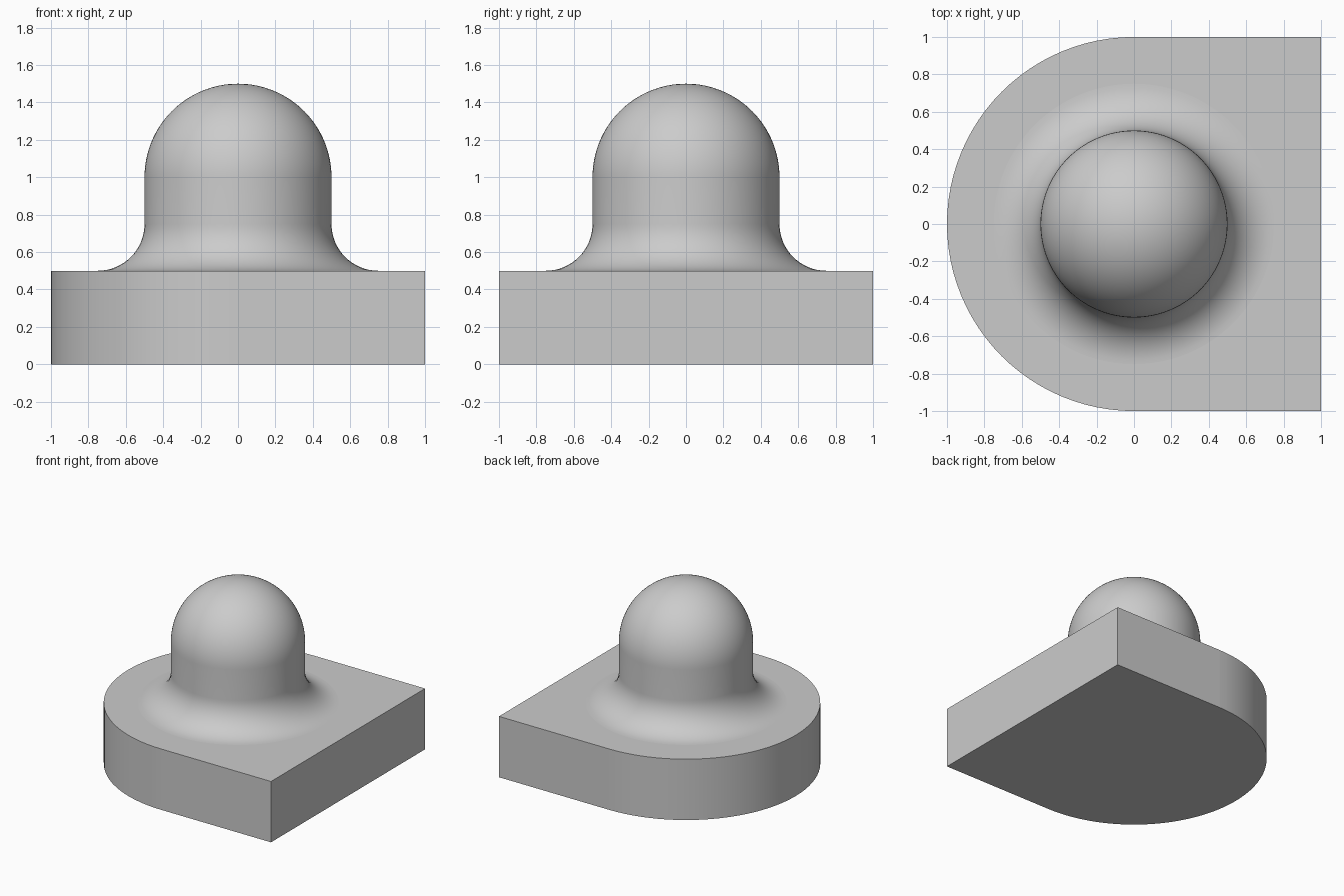
import bpy
import bmesh
from math import sin, cos, pi

cube = bpy.data.objects.get("Cube")
if cube:
    bpy.data.objects.remove(cube, do_unlink=True)

BASE_H = 0.5      # plate thickness
KNOB_R = 0.5      # post and dome radius
FILLET = 0.25     # blend between plate and post
DOME_Z = 1.0      # height where the dome starts
RING = 96         # segments around the post
ARC = 48          # segments in the rounded plate end
STEPS = 16        # segments in fillet and dome profiles

# Material
grey = bpy.data.materials.new("plain_grey")
grey.use_nodes = True
colour = (0.6, 0.6, 0.6, 1)
grey.diffuse_color = colour
grey.node_tree.nodes["Principled BSDF"].inputs["Base Color"].default_value = colour

bm = bmesh.new()

# Plate outline: square on one end, half round on the other
outline = [(1, -1), (1, 1)]
for i in range(ARC + 1):
    a = pi / 2 + pi * i / ARC
    outline.append((cos(a), sin(a)))
low = [bm.verts.new((x, y, 0)) for x, y in outline]
high = [bm.verts.new((x, y, BASE_H)) for x, y in outline]
bm.faces.new(low[::-1])
count = len(outline)
for i in range(count):
    j = (i + 1) % count
    wall = bm.faces.new((low[i], low[j], high[j], high[i]))
    wall.smooth = 2 <= i < count - 1
rim = [bm.edges.get((high[i], high[(i + 1) % count])) for i in range(count)]

# Post profile: concave fillet, straight side, dome
profile = []
centre = KNOB_R + FILLET
for i in range(STEPS + 1):
    a = pi / 2 * i / STEPS
    profile.append((centre - FILLET * sin(a), BASE_H + FILLET * (1 - cos(a))))
for i in range(2 * STEPS):
    a = pi / 2 * i / (2 * STEPS)
    profile.append((KNOB_R * cos(a), DOME_Z + KNOB_R * sin(a)))

# Turn the profile into rings and close the dome at its pole
rings = []
for r, z in profile:
    rings.append([bm.verts.new((r * cos(2 * pi * k / RING), r * sin(2 * pi * k / RING), z))
                  for k in range(RING)])
pole = bm.verts.new((0, 0, DOME_Z + KNOB_R))
for k in range(RING):
    n = (k + 1) % RING
    for lower, upper in zip(rings, rings[1:]):
        bm.faces.new((lower[k], lower[n], upper[n], upper[k])).smooth = True
    bm.faces.new((rings[-1][k], rings[-1][n], pole)).smooth = True

# Flat plate top around the foot of the post
foot = [bm.edges.get((rings[0][k], rings[0][(k + 1) % RING])) for k in range(RING)]
bmesh.ops.triangle_fill(bm, edges=rim + foot, use_beauty=True, normal=(0, 0, 1))
bmesh.ops.recalc_face_normals(bm, faces=bm.faces)

# Keep the plate edges crisp
for edge in bm.edges:
    if edge.is_manifold and edge.calc_face_angle() > 0.6:
        edge.smooth = False

mesh = bpy.data.meshes.new("domed_post_on_plate")
bm.to_mesh(mesh)
bm.free()
mesh.materials.append(grey)
obj = bpy.data.objects.new("domed_post_on_plate", mesh)
bpy.context.collection.objects.link(obj)
